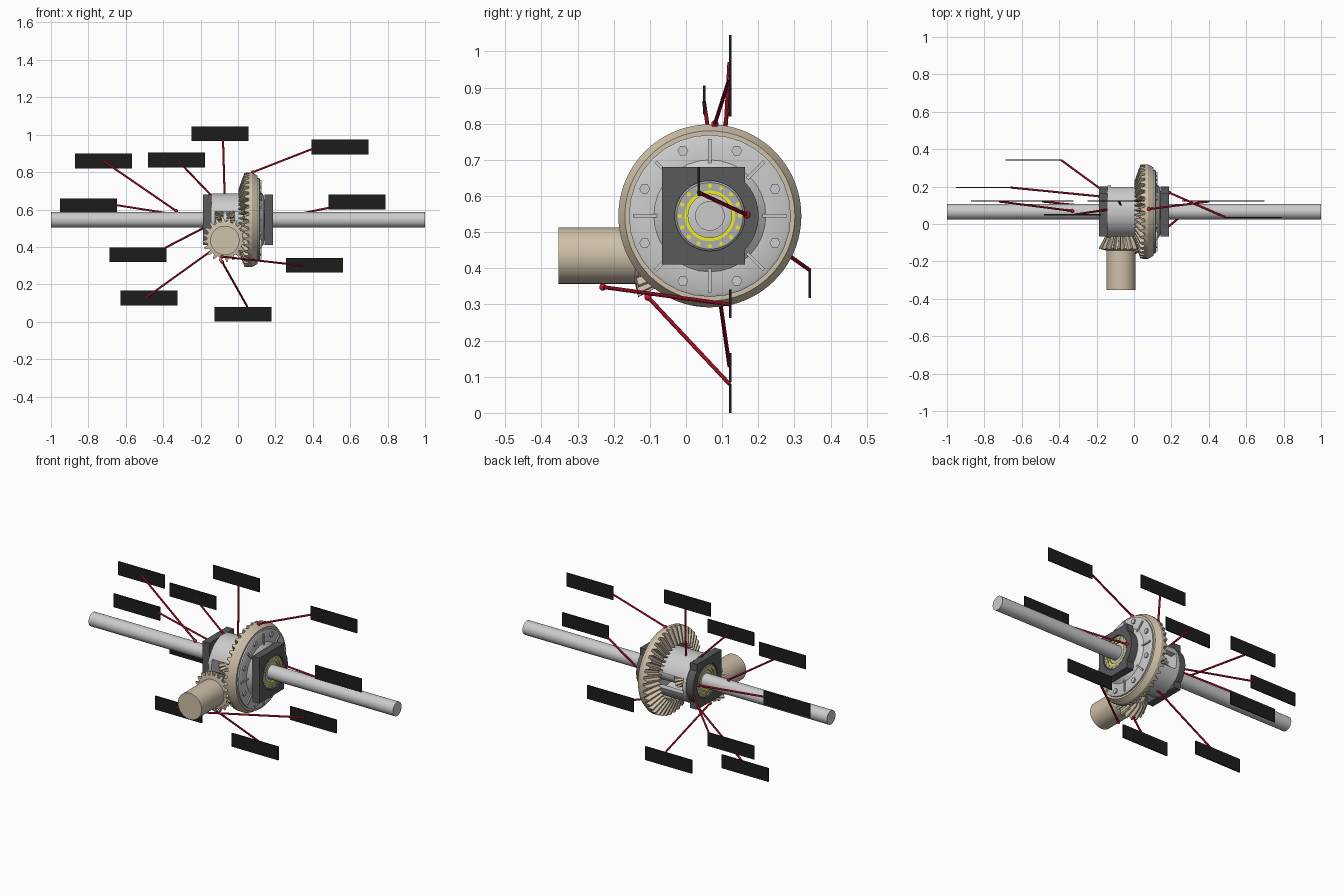
import bpy, bmesh, math
from math import sin, cos, pi, radians
from mathutils import Vector, Matrix

if "Cube" in bpy.data.objects:
    bpy.data.objects.remove(bpy.data.objects["Cube"])

CY, CZ = 0.066, 0.545          # axle centre line
CEN = (0, CY, CZ)
X, Y, Z = Vector((1, 0, 0)), Vector((0, 1, 0)), Vector((0, 0, 1))


def mat(name, c):
    m = bpy.data.materials.new(name)
    m.diffuse_color = (*c, 1)
    m.use_nodes = True
    m.node_tree.nodes["Principled BSDF"].inputs["Base Color"].default_value = m.diffuse_color
    return m


TAN = mat("tan_metal", (0.62, 0.53, 0.40))
DARK = mat("dark_metal", (0.10, 0.10, 0.105))
STEEL = mat("steel", (0.42, 0.42, 0.43))
YELLOW = mat("yellow", (0.85, 0.82, 0.02))
RED = mat("red", (0.65, 0.01, 0.04))
BLACK = mat("black", (0.012, 0.012, 0.012))


def finish(ob, m):
    if m:
        ob.data.materials.append(m)
    bpy.ops.object.select_all(action='DESELECT')
    ob.select_set(True)
    bpy.context.view_layer.objects.active = ob
    if ob.type == 'CURVE':
        bpy.ops.object.convert(target='MESH')
        ob = bpy.context.object
    bpy.ops.object.shade_smooth_by_angle(angle=radians(30))
    return ob


def loft(name, stations, n, loc, axis, m=None, closed=False, teeth=False):
    """Revolve (radius, axial[, tip radius, tip axial]) stations; teeth alternate root and tip."""
    bm = bmesh.new()
    rot = Vector(axis).to_track_quat('Z', 'Y').to_matrix()
    frac = (0, .38, .55, .83) if teeth else (0,)
    loops = []
    for s in stations:
        root, tip = s[:2], s[-2:]
        loop = []
        for i in range(n):
            for k, f in enumerate(frac):
                r, a = tip if k >= 2 else root
                t = 2 * pi * (i + f) / n
                loop.append(bm.verts.new(rot @ Vector((r * cos(t), r * sin(t), a)) + Vector(loc)))
        loops.append(loop)
    pairs = list(zip(loops, loops[1:])) + ([(loops[-1], loops[0])] if closed else [])
    for a, b in pairs:
        for i in range(len(a)):
            j = (i + 1) % len(a)
            bm.faces.new((a[i], a[j], b[j], b[i]))
    if not closed:
        bm.faces.new(loops[0])
        bm.faces.new(loops[-1])
    bmesh.ops.recalc_face_normals(bm, faces=bm.faces)
    me = bpy.data.meshes.new(name)
    bm.to_mesh(me)
    bm.free()
    ob = bpy.data.objects.new(name, me)
    bpy.context.collection.objects.link(ob)
    return finish(ob, m)


def rod(name, a, b, r, m=None, n=32):
    a, b = Vector(a), Vector(b)
    return loft(name, [(r, 0), (r, (b - a).length)], n, a, b - a, m)


def plate(name, outlines, x0, x1, m=None):
    """Extrude (y, z) outlines, measured from the axle, between x0 and x1."""
    cu = bpy.data.curves.new(name, 'CURVE')
    cu.dimensions, cu.fill_mode, cu.extrude = '2D', 'BOTH', (x1 - x0) / 2
    for pts in outlines:
        sp = cu.splines.new('POLY')
        sp.points.add(len(pts) - 1)
        for p, (u, v) in zip(sp.points, pts):
            p.co = (u, v, 0, 1)
        sp.use_cyclic_u = True
    ob = bpy.data.objects.new(name, cu)
    bpy.context.collection.objects.link(ob)
    ob.matrix_world = Matrix((((0, 0, 1, (x0 + x1) / 2)), (1, 0, 0, CY), (0, 1, 0, CZ), (0, 0, 0, 1)))
    return finish(ob, m)


def box(name, size, matrix, m=None):
    bpy.ops.mesh.primitive_cube_add(size=1)
    ob = bpy.context.object
    ob.name = name
    ob.matrix_world = matrix @ Matrix.Diagonal((*size, 1))
    if m:
        ob.data.materials.append(m)


def arc(r, a0, a1, n):
    return [(r * cos(radians(a0 + (a1 - a0) * i / n)), r * sin(radians(a0 + (a1 - a0) * i / n)))
            for i in range(n + 1)]


# Axle
rod("axle_shaft", (-1, CY, CZ), (1, CY, CZ), 0.041)

# Ring gear with teeth facing -x
loft("ring_gear", [(.235, .105), (.253, .075), (.253, .058, .251, .034),
                   (.158, .026, .163, .002), (.152, .03), (.152, .105)],
     40, CEN, X, TAN, closed=True, teeth=True)

# Flange behind the ring gear, with hub, bolts and ribs
loft("case_flange", [(.152, .09), (.224, .095), (.224, .113), (.215, .118), (.155, .118),
                     (.13, .138), (.095, .142), (.095, .16)], 32, CEN, X)
for k in range(8):
    t = radians(22.5 + 45 * k)
    p = Vector((.11, CY + .195 * cos(t), CZ + .195 * sin(t)))
    rod("flange_bolt", p, p + X * .016, .015, None, 6)
    t = radians(45 * k)
    box("flange_rib", (.012, .095, .009), Matrix.Translation(CEN) @ Matrix.Rotation(t, 4, 'X')
        @ Matrix.Translation((.119, .165, 0)))

# Differential case: two curved walls with open windows, and an end wall
for a in (0, 180):
    plate("case_wall", [arc(.14, a + 19, a + 161, 24) + arc(.108, a + 156, a + 24, 24)], -.14, .095)
loft("case_end_wall", [(.14, -.143), (.14, -.122)], 48, CEN, X)

# Side gears, spider gears and their cross shaft
bevel = [(.05, 0), (.066, 0, .08, .004), (.036, .036, .046, .044), (.03, .044)]
for x, d in ((-.122, X), (-.018, -X)):
    loft("side_gear", bevel, 16, (x, CY, CZ), d, TAN, teeth=True)
rod("side_gear_hub", (-.02, CY, CZ), (.11, CY, CZ), .06)
spider = [(.035, 0), (.038, 0, .047, .004), (.024, .04, .032, .046), (.02, .046)]
for s in (-1, 1):
    loft("spider_gear", spider, 12, (-.07, CY, CZ + s * .108), -s * Z, TAN, teeth=True)
rod("pinion_cross_shaft", (-.07, CY, CZ - .138), (-.07, CY, CZ + .138), .019)

# Bearing caps, adjusting nuts and bearings at both ends
block = [(-.133, .135), (-.133, -.135), (.097, -.135)] + arc(.135, -44, 44, 10) + [(.097, .135)]
for s in (-1, 1):
    def span(a, b):
        return (a, b) if s > 0 else (-b, -a)
    plate("bearing_cap", [block, arc(.097, 0, 352.5, 47)], *span(.142, .187), DARK)
    d = X * s
    loft("adjusting_nut", [(.097, .145), (.097, .178), (.092, .182), (.070, .182), (.070, .145)],
         48, CEN, d, STEEL, closed=True)
    loft("bearing_ring", [(.070, .145), (.070, .178), (.060, .178), (.060, .145)],
         48, CEN, d, YELLOW, closed=True)
    loft("bearing_cone", [(.060, .142), (.060, .170), (.042, .174)], 48, CEN, d)
    for k in range(16):
        t = 2 * pi * k / 16
        p = Vector((s * .178, CY + .083 * cos(t), CZ + .083 * sin(t)))
        rod("nut_pin", p, p + d * .006, .006, YELLOW, 10)

# Drive pinion and its shaft
loft("pinion_gear", [(.078, -.142), (.097, -.137, .119, -.132), (.06, -.062, .079, -.055), (.05, -.05)],
     20, (-.07, 0, .439), Y, TAN, teeth=True)
rod("drive_pinion_shaft", (-.07, -.353, .435), (-.07, -.10, .435), .078, TAN, 48)

# Callout plates with red pointers: plate centre, pointer start, pointer tip
callouts = [
    ((-.80, .195, .62), (-.66, .195, .625), (-.185, .148, .55)),
    ((-.72, .123, .86), (-.72, .12, .86), (-.33, .07, .592)),
    ((-.33, .050, .865), (-.32, .05, .86), (-.09, .085, .62)),
    ((-.097, .123, 1.005), (-.08, .12, .97), (-.07, .10, .62)),
    ((.545, .123, .933), (.40, .12, .925), (.08, .08, .80)),
    ((.636, .035, .64), (.49, .035, .61), (.188, .168, .548)),
    ((-.535, .342, .358), (-.39, .342, .395), (-.10, .13, .545)),
    ((-.476, .123, .126), (-.49, .12, .13), (-.10, .08, .41)),
    ((.027, .123, .04), (.05, .12, .08), (-.085, -.105, .32)),
    ((.41, .123, .302), (.35, .12, .30), (-.085, -.23, .348)),
]
for c, a, b in callouts:
    box("callout_plate", (.305, .007, .08), Matrix.Translation(c), BLACK)
    rod("callout_pointer", a, b, .0055, RED, 10)
    bpy.ops.mesh.primitive_uv_sphere_add(segments=12, ring_count=8, radius=.010, location=b)
    bpy.context.object.name = "callout_tip"
    finish(bpy.context.object, RED)
